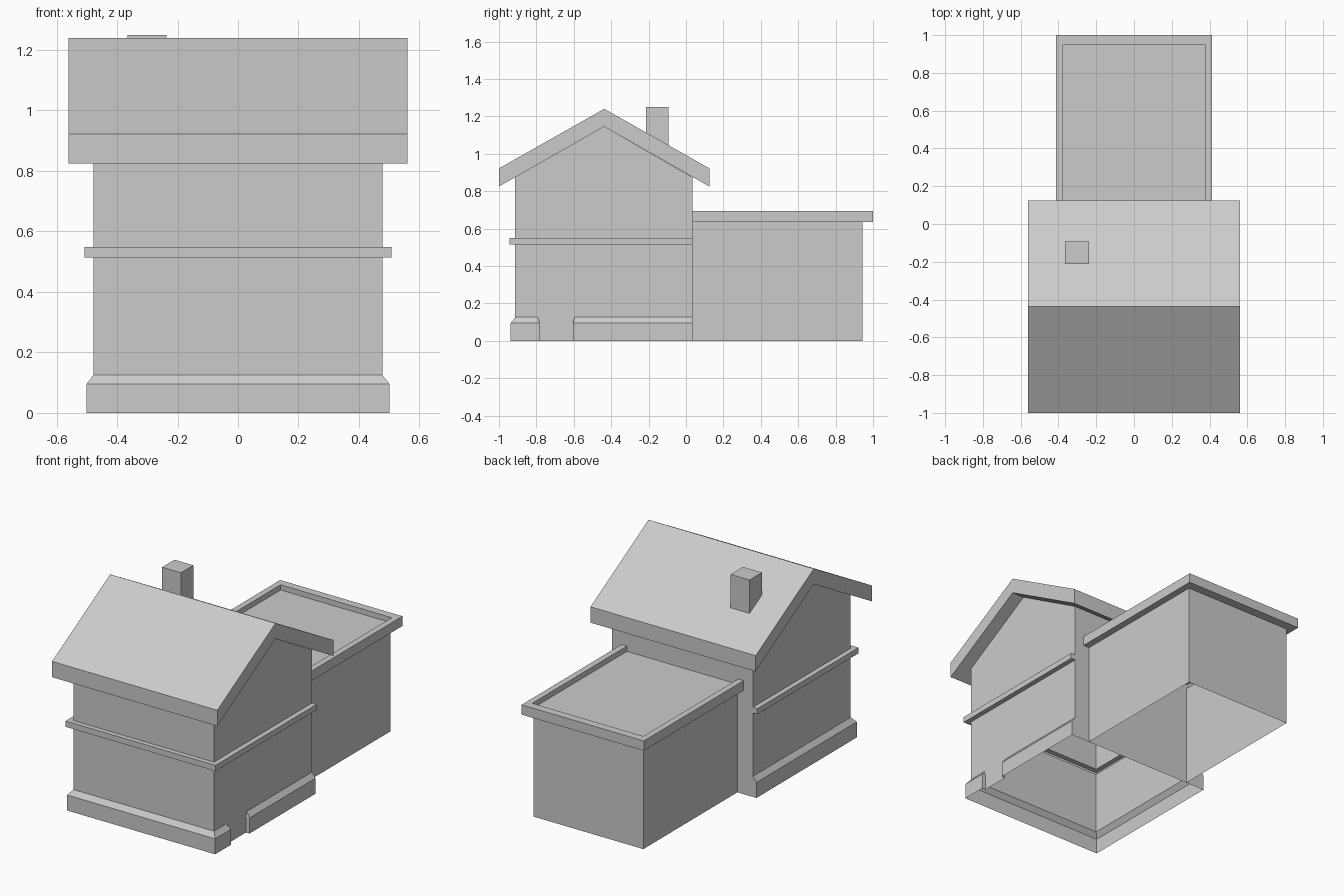
import bpy, bmesh

if "Cube" in bpy.data.objects:
    bpy.data.objects.remove(bpy.data.objects["Cube"])


def finish(name, bm):
    bmesh.ops.remove_doubles(bm, verts=bm.verts, dist=1e-5)
    bmesh.ops.recalc_face_normals(bm, faces=bm.faces)
    mesh = bpy.data.meshes.new(name)
    bm.to_mesh(mesh)
    bm.free()
    obj = bpy.data.objects.new(name, mesh)
    bpy.context.collection.objects.link(obj)
    return obj


def skin(bm, rings):
    """Join successive open point rows with quads; return vertex rows."""
    rows = [[bm.verts.new(p) for p in r] for r in rings]
    for a, b in zip(rows, rows[1:]):
        for i in range(len(a) - 1):
            bm.faces.new((a[i], b[i], b[i + 1], a[i + 1]))
    return rows


def prism(name, profile, x0, x1):
    """Closed solid from a (y, z) profile extruded along x."""
    bm = bmesh.new()
    ends = [[bm.verts.new((x, y, z)) for y, z in profile] for x in (x0, x1)]
    for e in ends:
        bm.faces.new(e)
    n = len(profile)
    for i in range(n):
        j = (i + 1) % n
        bm.faces.new((ends[0][i], ends[0][j], ends[1][j], ends[1][i]))
    return finish(name, bm)


W, FRONT, BACK, RIDGE = 0.477, -0.913, 0.034, -0.437

# House walls: one open-bottomed shell with plinth and string course
PROFILE = [(0.024, 0), (0.024, 0.095), (0, 0.126), (0, 0.514),
           (0.031, 0.514), (0.031, 0.549), (0, 0.549), (0, 0.875)]


def station(x, y, sx, sy, plinth=True, bevel=0):
    pts = []
    for i, (o, z) in enumerate(PROFILE):
        if i < 2 and not plinth:
            o = 0
        pts.append((x + sx * o, y + sy * o + (bevel if i >= 2 else 0), z))
    return pts


bm = bmesh.new()
rows = skin(bm, [
    station(-W, BACK, -1, 0),
    station(-W, FRONT, -1, -1),
    station(W, FRONT, 1, -1),
    station(W, -0.783, 1, 0, True, -0.01),    # plinth stops at the doorway
    station(W, -0.783, 1, 0, False, -0.01),
    station(W, -0.605, 1, 0, False, 0.01),
    station(W, -0.605, 1, 0, True, 0.01),
    station(W, BACK, 1, 0)])
bm.faces.new(rows[0] + rows[-1][::-1])        # back wall
for s in (-1, 1):                             # gables
    bm.faces.new([bm.verts.new(p) for p in (
        (s * W, FRONT, 0.875), (s * W, BACK, 0.875), (s * W, RIDGE, 1.145))])
finish("house_walls", bm)

# Pitched roof slab
prism("pitched_roof",
      [(-1, 0.825), (-1, 0.922), (RIDGE, 1.24), (0.125, 0.922),
       (0.125, 0.825), (RIDGE, 1.145)], -0.56, 0.56)

# Chimney with its foot following the roof slope
prism("chimney",
      [(-0.213, 1.11), (-0.213, 1.25), (-0.093, 1.25), (-0.093, 1.042)],
      -0.365, -0.237)

# Rear annex: open-bottomed walls, raised roof rim and sunken flat roof
AX, AY = 0.372, 0.944
RIM = [(0, 0), (0, 0.635), (0.056, 0.635), (0.056, 0.695),
       (0.006, 0.695), (0.006, 0.663)]
bm = bmesh.new()
path = [(-AX, BACK, -0.75, 0), (-AX, AY, -0.75, 1),
        (AX, AY, 0.75, 1), (AX, BACK, 0.75, 0)]
rows = skin(bm, [[(x + sx * o, y + sy * o, z) for o, z in RIM]
                 for x, y, sx, sy in path])
bm.faces.new([r[-1] for r in rows])
for r in (rows[0], rows[-1]):                 # close the rim ends
    bm.faces.new(r[1:])
finish("annex", bm)
